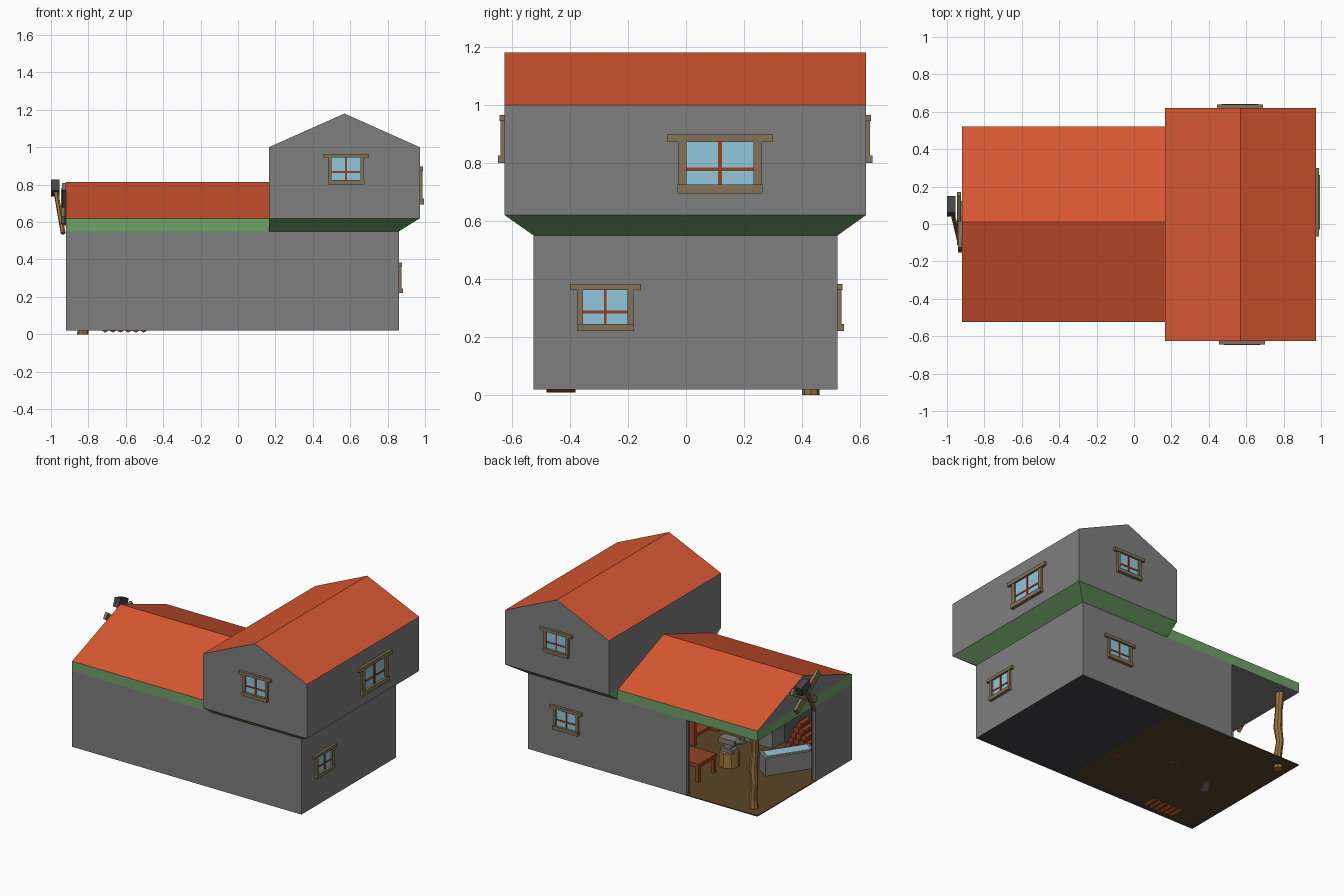
import bpy, bmesh, math
from mathutils import Vector, Matrix

if "Cube" in bpy.data.objects:
    bpy.data.objects.remove(bpy.data.objects["Cube"])

COLORS = {
    "grey_stone": (0.21, 0.21, 0.21), "dark_stone": (0.055, 0.052, 0.06),
    "green_trim": (0.16, 0.36, 0.14), "roof_orange": (0.68, 0.095, 0.032),
    "glass_blue": (0.29, 0.57, 0.72), "frame_wood": (0.23, 0.17, 0.095),
    "red_wood": (0.30, 0.055, 0.016), "light_wood": (0.33, 0.17, 0.05),
    "floor_brown": (0.10, 0.06, 0.018), "dark_metal": (0.06, 0.06, 0.065),
}
MATS, INDEX = [], {}
for i, (n, c) in enumerate(COLORS.items()):
    m = bpy.data.materials.new(n)
    m.diffuse_color = (*c, 1)
    m.use_nodes = True
    m.node_tree.nodes["Principled BSDF"].inputs["Base Color"].default_value = m.diffuse_color
    MATS.append(m)
    INDEX[n] = i


class Part:
    """One object collected from several coloured primitives."""
    def __init__(self, name):
        self.name, self.bm = name, bmesh.new()

    def paint(self, verts, mat):
        faces = {f for v in verts for f in v.link_faces}
        for f in faces:
            f.material_index = INDEX[mat]
        return faces

    def box(self, mat, x0, x1, y0, y1, z0, z1, under=None):
        M = Matrix.Translation(((x0+x1)/2, (y0+y1)/2, (z0+z1)/2)) @ \
            Matrix.Diagonal((x1-x0, y1-y0, z1-z0, 1))
        v = bmesh.ops.create_cube(self.bm, size=1, matrix=M)["verts"]
        for f in self.paint(v, mat):
            f.normal_update()
            if under and f.normal.z < -0.5:
                f.material_index = INDEX[under]

    def rod(self, mat, p, q, r1, r2, n=8):
        p, q = Vector(p), Vector(q)
        d = q - p
        M = Matrix.Translation((p+q)/2) @ d.to_track_quat('Z', 'Y').to_matrix().to_4x4()
        v = bmesh.ops.create_cone(self.bm, cap_ends=True, segments=n, radius1=r1,
                                  radius2=r2, depth=d.length, matrix=M)["verts"]
        self.paint(v, mat)

    def beam(self, mat, p, q, w, t):
        """Rectangular bar from p to q, w wide across and t thick along x."""
        p, q = Vector(p), Vector(q)
        d = (q - p).normalized()
        side = d.cross(Vector((1, 0, 0))).normalized()
        R = Matrix((d.cross(side), side, d)).transposed().to_4x4()
        M = Matrix.Translation((p+q)/2) @ R @ Matrix.Diagonal((t, w, (q-p).length, 1))
        self.paint(bmesh.ops.create_cube(self.bm, size=1, matrix=M)["verts"], mat)

    def loft(self, rings, mat):
        """Closed solid through rings of equal length; returns its faces."""
        vs = [[self.bm.verts.new(c) for c in r] for r in rings]
        n = len(vs[0])
        fs = [self.bm.faces.new(vs[0]), self.bm.faces.new(vs[-1])]
        for a, b in zip(vs, vs[1:]):
            fs += [self.bm.faces.new((a[i], a[(i+1) % n], b[(i+1) % n], b[i])) for i in range(n)]
        for f in fs:
            f.material_index = INDEX[mat]
        bmesh.ops.recalc_face_normals(self.bm, faces=fs)
        return fs

    def done(self):
        bmesh.ops.recalc_face_normals(self.bm, faces=self.bm.faces)
        me = bpy.data.meshes.new(self.name)
        self.bm.to_mesh(me)
        self.bm.free()
        for m in MATS:
            me.materials.append(m)
        ob = bpy.data.objects.new(self.name, me)
        bpy.context.collection.objects.link(ob)


def roof_paint(faces):
    for f in faces:
        f.normal_update()
        if f.normal.z > 0.3:
            f.material_index = INDEX["roof_orange"]


XL, XR, Y0, Y1, XM = -0.92, 0.86, -0.525, 0.522, 0.12
Z0, Z1, Z2 = 0.02, 0.55, 0.62

# Ground floor: closed room plus the open workshop walls with dark lining
p = Part("ground_floor")
p.box("grey_stone", XM, XR, Y0, Y1, Z0, Z1, "dark_stone")
p.box("grey_stone", XL, XM, Y0, Y0+.015, Z0, Z1, "dark_stone")
p.box("dark_stone", XL+.015, XM, Y0+.015, Y0+.035, Z0, Z1)
p.box("grey_stone", XL, XL+.015, Y0+.015, -0.12, Z0, Z1, "dark_stone")
p.box("dark_stone", XL+.015, XL+.03, Y0+.035, -0.12, Z0, Z1)
p.box("grey_stone", -0.37, XM, Y1-.015, Y1, Z0, Z1, "dark_stone")
p.box("dark_stone", -0.37, XM, Y1-.03, Y1-.015, Z0, Z1)
p.box("dark_stone", XM-.015, XM, Y0+.035, Y1-.03, Z0, Z1)
p.done()
p = Part("workshop_floor")
p.box("floor_brown", XL, XM-.015, Y0+.035, Y1-.03, Z0, Z0+.006)
p.box("floor_brown", XL, -0.37, Y1-.03, Y1, Z0, Z0+.006)
p.done()

# Workshop roof with green eave band
p = Part("eave_band")
p.box("green_trim", XL, 0.165, Y0, Y1, Z1, Z2, "grey_stone")
p.done()
p = Part("workshop_roof")
roof_paint(p.loft([[(x, Y0, Z2), (x, Y1, Z2), (x, 0.012, 0.815)] for x in (XL, 0.165)], "grey_stone"))
p.done()

# Flared green jetty and upper storey
p = Part("jetty")
p.loft([[(.165, a, z), (b, a, z), (b, c, z), (.165, c, z)]
        for a, c, b, z in ((Y0, Y1, XR, Z1), (-.625, .62, .972, Z2))], "green_trim")
p.done()
p = Part("upper_storey")
prof = [(.165, Z2), (.972, Z2), (.972, 1.0), (.569, 1.18), (.165, 1.0)]
roof_paint(p.loft([[(x, y, z) for x, z in prof] for y in (-.625, .62)], "grey_stone"))
p.done()


# Windows: u runs along the wall, n is the outward direction
def window(name, axis, sign, wall, uc, z0, w, h):
    p = Part(name)

    def plate(mat, u0, u1, a, b, out):
        n0, n1 = sorted((wall, wall + sign*out))
        if axis == 'x':
            p.box(mat, n0, n1, uc+u0, uc+u1, a, b)
        else:
            p.box(mat, uc+u0, uc+u1, n0, n1, a, b)
    o, j, l, s = .395*w, .08*w, .125*h, .15*h
    top, zm = z0+h, z0+.41*h
    plate("glass_blue", -o+j/2, o-j/2, z0+s/2, top-l/2, .004)
    plate("red_wood", -.02*w, .02*w, z0+s/2, top-l/2, .009)
    plate("red_wood", -o+j/2, o-j/2, zm-.03*h, zm+.03*h, .008)
    for q in (-1, 1):
        a, b = sorted((q*o, q*(o-j)))
        plate("frame_wood", a, b, z0+s/2, top-l/2, .014)
    plate("frame_wood", -w/2, w/2, top-l, top, .018)
    plate("frame_wood", -.4*w, .4*w, z0, z0+s, .022)
    p.done()


window("front_upper_window", 'y', -1, -.625, .578, .80, .245, .165)
window("back_upper_window", 'y', 1, .62, .567, .80, .245, .165)
window("back_lower_window", 'y', 1, Y1, .56, .22, .245, .163)
window("right_upper_window", 'x', 1, .972, .117, .695, .365, .203)
window("right_lower_window", 'x', 1, XR, -.278, .22, .245, .163)

# Crooked trunk post at the open corner
p = Part("corner_post")
spine = [(0, 0, 0, .031), (.008, 0, .08, .027), (-.006, .006, .2, .024), (.006, 0, .3, .028),
         (-.004, -.004, .42, .024), (-.008, .004, .55, .03)]
p.loft([[(-.83+x+r*math.cos(k*math.pi/4), .43+y+r*math.sin(k*math.pi/4), z) for k in range(8)]
        for x, y, z, r in spine], "light_wood")
p.done()

# Gable sign: crossed boards and a hammer
p = Part("gable_sign")
p.beam("frame_wood", (-.93, -.14, .79), (-.93, .11, .60), .045, .02)
p.beam("frame_wood", (-.936, .16, .76), (-.936, -.10, .61), .045, .02)
p.rod("light_wood", (-.98, .10, .80), (-.935, -.09, .54), .013, .013, 6)
p.beam("dark_metal", (-.976, .05, .797), (-.976, .14, .765), .062, .045)
p.done()

# Anvil on a stump
p = Part("anvil_stump")
p.rod("light_wood", (-.33, -.01, Z0), (-.33, -.01, .125), .07, .065)
p.done()
p = Part("anvil")
p.box("grey_stone", -.375, -.285, -.045, .025, .125, .145)
p.box("grey_stone", -.355, -.305, -.03, .01, .145, .18)
p.box("grey_stone", -.39, -.27, -.045, .025, .18, .215)
p.rod("grey_stone", (-.39, -.01, .2), (-.46, -.01, .21), .022, .004)
p.done()

# Quenching trough, turned on the floor
p = Part("water_trough")
a, b = Vector((-.57, -.03, 0)), Vector((-.76, -.31, 0))
d = (b-a).normalized()
s = Vector((d.y, -d.x, 0)) * -.06


def slab(mat, k, z0, z1, inset=0):
    e = d*inset
    base = [a+e-s*k, b-e-s*k, b-e+s*k, a+e+s*k]
    p.loft([[v+Vector((0, 0, z)) for v in base] for z in (z0, z1)], mat)


slab("grey_stone", 1, Z0, .15)
slab("glass_blue", .7, .15, .155, .02)
p.done()

# Log pile against the front wall
p = Part("log_pile")
for row in range(6):
    for k in range(6-row):
        x, z = -.71+.041*k+.0205*row, .03+.041*row
        p.rod("red_wood", (x, -.48, z), (x, -.38, z), .021, .021, 6)
p.done()

# Stone hearth
p = Part("hearth")
p.box("grey_stone", -.42, -.2, -.49, -.36, Z0, .16)
p.box("dark_stone", -.40, -.22, -.48, -.37, .16, .18)
p.done()

# Shelf rack and work table
p = Part("shelf_rack")
for y in (-.38, -.12):
    p.box("red_wood", .01, .105, y-.01, y+.01, Z0, .36)
for z in (.08, .2, .33):
    p.box("red_wood", .01, .105, -.38, -.12, z, z+.02)
p.done()
p = Part("work_table")
p.box("red_wood", -.33, -.08, .13, .33, .13, .155)
for x in (-.315, -.095):
    for y in (.145, .315):
        p.box("red_wood", x-.012, x+.012, y-.012, y+.012, Z0, .13)
p.done()
